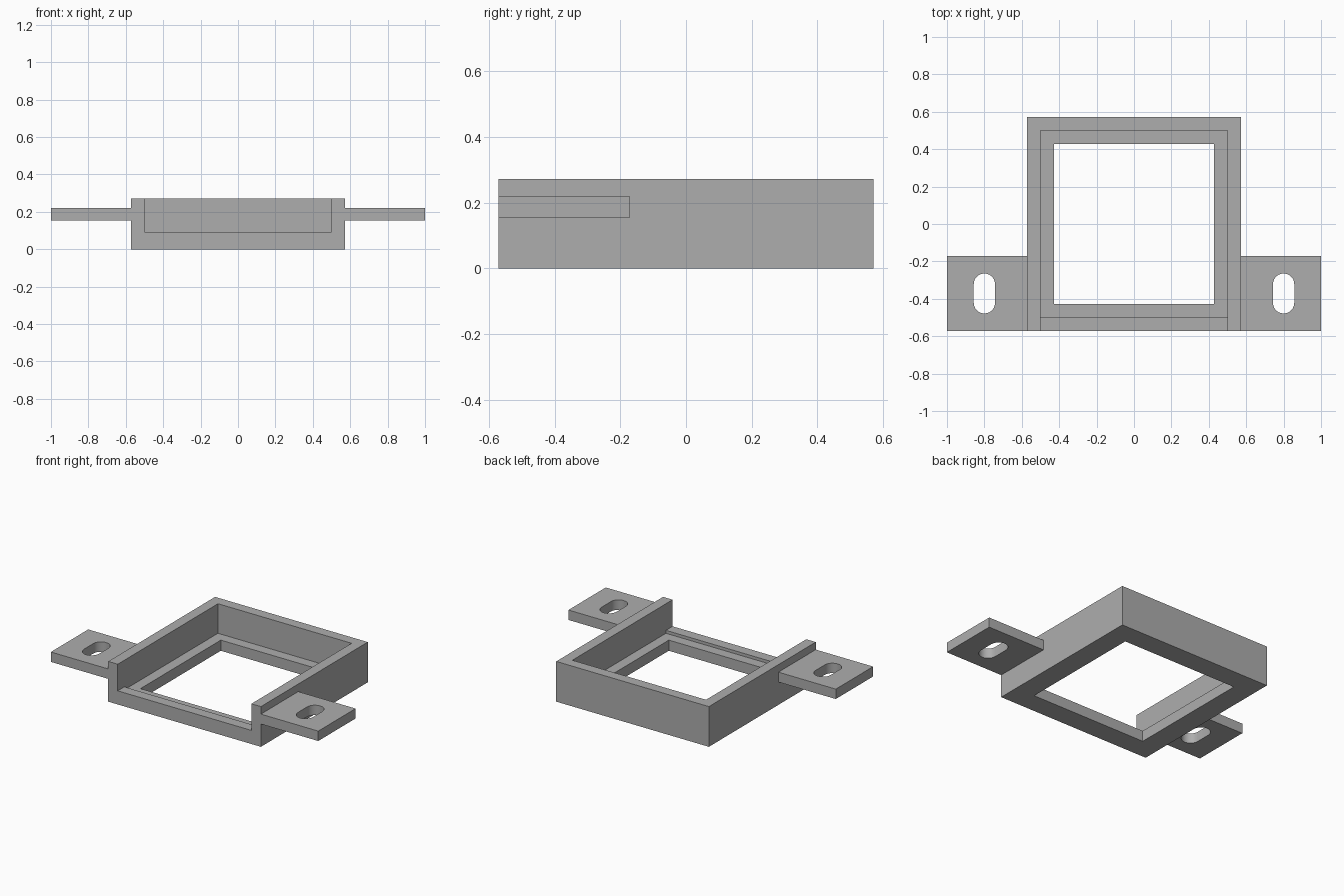
import bpy
import bmesh
import math

cube = bpy.data.objects.get("Cube")
if cube:
    bpy.data.objects.remove(cube, do_unlink=True)

OUT, INN, OPEN = 0.571, 0.5, 0.429      # half sizes: outer wall, pocket, opening
HEIGHT, LEDGE, LIP = 0.272, 0.072, 0.092
TAB_BACK, TAB_LOW, TAB_HIGH = -0.172, 0.154, 0.221

grey = bpy.data.materials.new("plain grey")
grey.use_nodes = True
colour = (0.42, 0.42, 0.42, 1)
grey.diffuse_color = colour
grey.node_tree.nodes["Principled BSDF"].inputs["Base Color"].default_value = colour


def prism(name, outline, z0, z1):
    """Extrude a counter-clockwise outline from z0 to z1."""
    bm = bmesh.new()
    face = bm.faces.new([bm.verts.new((x, y, z0)) for x, y in outline])
    ext = bmesh.ops.extrude_face_region(bm, geom=[face])
    top = [v for v in ext["geom"] if isinstance(v, bmesh.types.BMVert)]
    bmesh.ops.translate(bm, verts=top, vec=(0, 0, z1 - z0))
    bmesh.ops.recalc_face_normals(bm, faces=bm.faces)
    mesh = bpy.data.meshes.new(name)
    bm.to_mesh(mesh)
    bm.free()
    mesh.materials.append(grey)
    obj = bpy.data.objects.new(name, mesh)
    bpy.context.collection.objects.link(obj)
    return obj


def rect(x0, x1, y0, y1):
    return [(x0, y0), (x1, y0), (x1, y1), (x0, y1)]


def slot(cx, cy, radius, half_straight, steps=12):
    pts = []
    for side in (1, -1):
        start = 0 if side == 1 else math.pi
        for i in range(steps + 1):
            a = start + math.pi * i / steps
            pts.append((cx + radius * math.cos(a),
                        cy + side * half_straight + radius * math.sin(a)))
    return pts


def cut(obj, cutter):
    cutter.hide_render = True
    mod = obj.modifiers.new("cut", "BOOLEAN")
    mod.operation = "DIFFERENCE"
    mod.solver = "EXACT"
    mod.object = cutter
    select(obj)
    bpy.ops.object.modifier_apply(modifier=mod.name)
    bpy.data.objects.remove(cutter, do_unlink=True)


def select(obj):
    bpy.ops.object.select_all(action="DESELECT")
    obj.select_set(True)
    bpy.context.view_layer.objects.active = obj


# Square frame: through opening, stepped pocket and open front above a low lip
frame = prism("frame", rect(-OUT, OUT, -OUT, OUT), 0, HEIGHT)
cut(frame, prism("opening_cutter", rect(-OPEN, OPEN, -OPEN, OPEN), -0.1, 0.2))
cut(frame, prism("pocket_cutter", rect(-INN, INN, -INN, INN), LEDGE, 0.4))
cut(frame, prism("front_gap_cutter", rect(-INN, INN, -0.7, -0.45), LIP, 0.4))

# Slotted mounting tabs on both sides
for label, side in (("left", 1), ("right", -1)):
    x0, x1 = sorted((side * OUT, side))
    tab = prism(label + "_mounting_tab", rect(x0, x1, -OUT, TAB_BACK), TAB_LOW, TAB_HIGH)
    hole = slot(side * 0.8, (TAB_BACK - OUT) / 2, 0.057, 0.05)
    cut(tab, prism("slot_cutter", hole, 0, 0.4))
    select(tab)
    bpy.ops.object.shade_smooth_by_angle(angle=math.radians(30))
